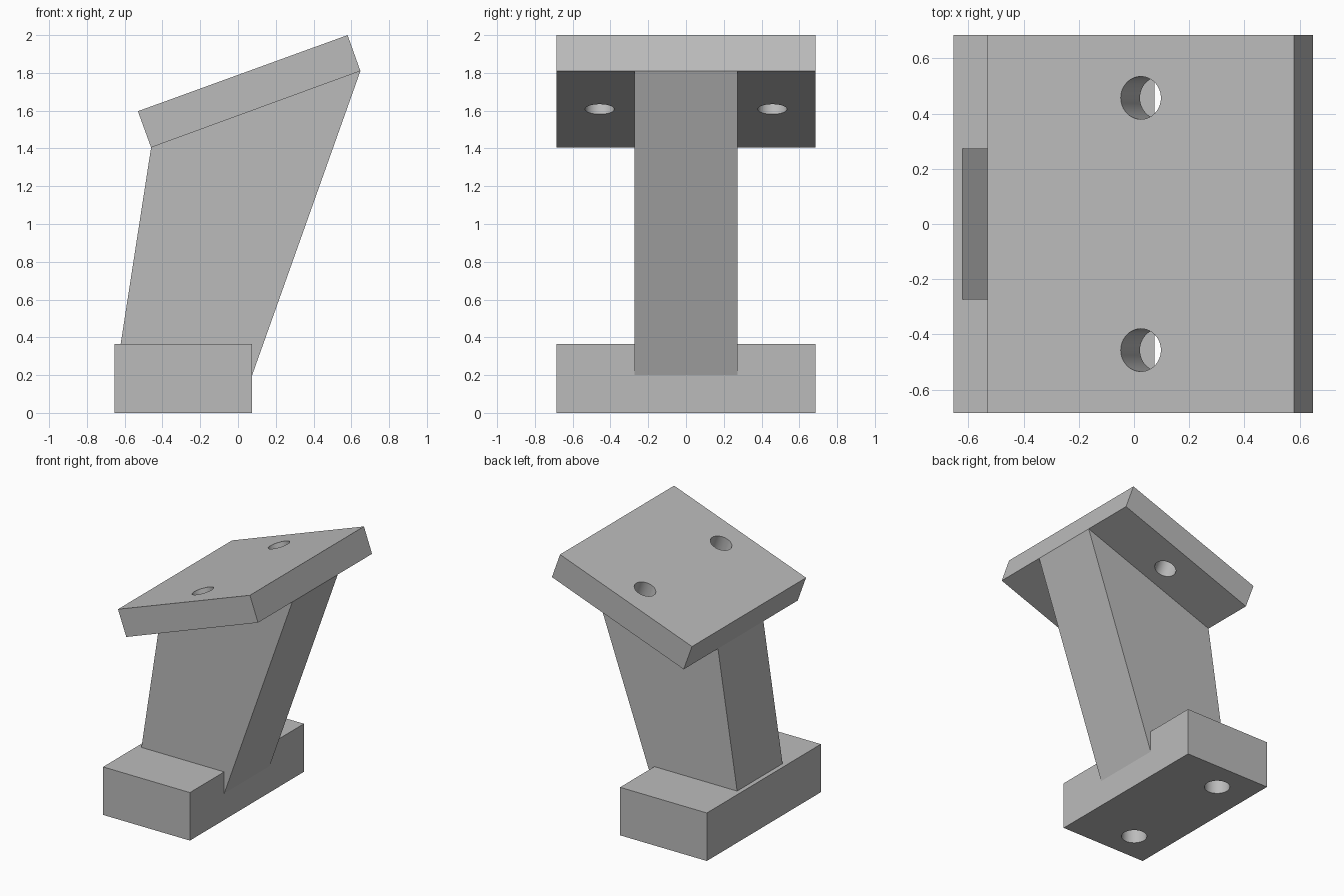
import bpy
import bmesh
import math
from mathutils import Vector

cube = bpy.data.objects.get("Cube")
if cube:
    bpy.data.objects.remove(cube, do_unlink=True)

grey = bpy.data.materials.new("plain_grey")
grey.use_nodes = True
grey.diffuse_color = (0.5, 0.5, 0.5, 1)
grey.node_tree.nodes["Principled BSDF"].inputs["Base Color"].default_value = (0.5, 0.5, 0.5, 1)


def extrude_profile(name, points, half_width):
    """Extrude an x-z outline symmetrically along y."""
    bm = bmesh.new()
    face = bm.faces.new([bm.verts.new((x, -half_width, z)) for x, z in points])
    new = bmesh.ops.extrude_face_region(bm, geom=[face])["geom"]
    verts = [v for v in new if isinstance(v, bmesh.types.BMVert)]
    bmesh.ops.translate(bm, verts=verts, vec=(0, 2 * half_width, 0))
    bmesh.ops.recalc_face_normals(bm, faces=bm.faces)
    mesh = bpy.data.meshes.new(name)
    bm.to_mesh(mesh)
    bm.free()
    mesh.materials.append(grey)
    obj = bpy.data.objects.new(name, mesh)
    bpy.context.collection.objects.link(obj)
    return obj


def drill(obj, centre, radius, length, tilt=0):
    """Cut a round hole and remove the cutter."""
    bpy.ops.mesh.primitive_cylinder_add(vertices=48, radius=radius, depth=length,
                                        location=centre, rotation=(0, tilt, 0))
    cutter = bpy.context.object
    cutter.hide_render = True
    cutter.data.materials.append(grey)
    mod = obj.modifiers.new("hole", "BOOLEAN")
    mod.operation = "DIFFERENCE"
    mod.solver = "EXACT"
    mod.object = cutter
    bpy.context.view_layer.objects.active = obj
    bpy.ops.object.modifier_apply(modifier=mod.name)
    bpy.data.objects.remove(cutter, do_unlink=True)


# Rectangular foot and tilted top plate
base = extrude_profile("base_block", [(-0.655, 0), (0.075, 0), (0.075, 0.365), (-0.655, 0.365)], 0.685)
plate_outline = [(-0.46, 1.405), (0.648, 1.81), (0.58, 2.0), (-0.53, 1.597)]
plate = extrude_profile("top_plate", plate_outline, 0.685)

# Flaring column, its ends sunk into the foot and the plate
extrude_profile("column", [(-0.625, 0.34), (0, 0.1), (0.075, 0.2), (0.648, 1.81),
                           (0.55, 1.85), (-0.44, 1.49), (-0.46, 1.405)], 0.273)

# Plate holes go through, foot holes are blind from below
tilt = -math.atan2(0.405, 1.108)
middle = sum((Vector((x, 0, z)) for x, z in plate_outline), Vector()) / 4
for side in (-1, 1):
    drill(plate, middle + Vector((0, side * 0.457, 0)), 0.0775, 0.6, tilt)
    drill(base, (-0.385, side * 0.457, 0), 0.09, 0.5)

# Smooth hole walls with crisp edges
for obj in (base, plate):
    bpy.ops.object.select_all(action="DESELECT")
    obj.select_set(True)
    bpy.context.view_layer.objects.active = obj
    bpy.ops.object.shade_smooth_by_angle(angle=math.radians(30))
